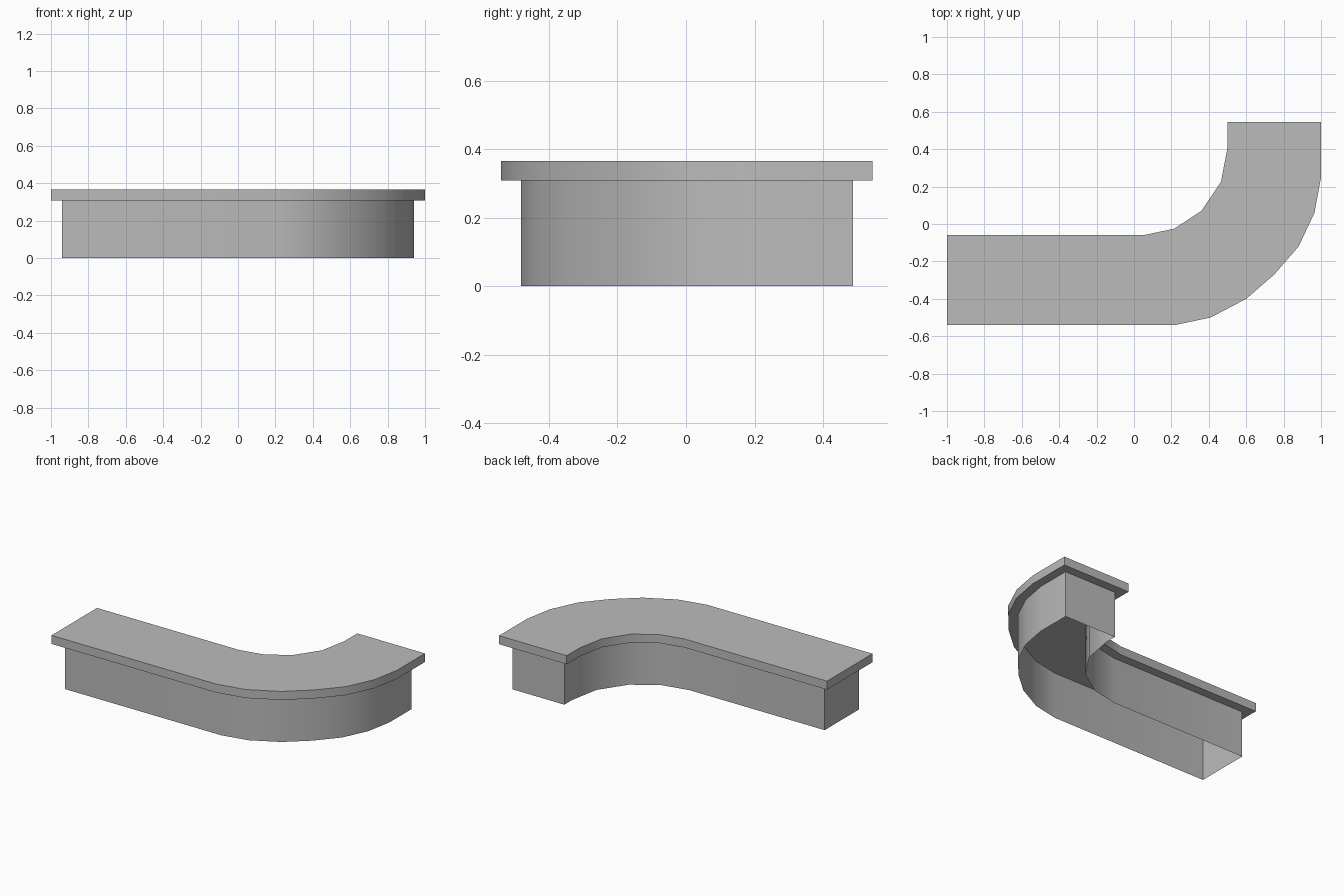
import bpy, bmesh, math

cube = bpy.data.objects.get("Cube")
if cube:
    bpy.data.objects.remove(cube, do_unlink=True)

TOP, UNDERSIDE, OVERHANG = 0.365, 0.308, 0.058

# Plan of the counter: outer edge of the bend, then back along the inner edge
OUTER = [(-1, -.54), (.22, -.54), (.41, -.5), (.6, -.4), (.75, -.27),
         (.88, -.12), (.965, .06), (1, .25), (1, .545)]
INNER = [(.5, .545), (.5, .41), (.465, .225), (.36, .07), (.215, -.025),
         (.05, -.06), (-1, -.06)]

grey = bpy.data.materials.new("plain grey")
grey.use_nodes = True
colour = (.5, .5, .5, 1)
grey.diffuse_color = colour
grey.node_tree.nodes["Principled BSDF"].inputs["Base Color"].default_value = colour


def inset_outline(points, distance):
    """Move every edge of a counter-clockwise outline inward, with mitred corners."""
    result = []
    for i, (x, y) in enumerate(points):
        px, py = points[i - 1]
        nx, ny = points[(i + 1) % len(points)]
        a = math.atan2(y - py, x - px) + math.pi / 2
        b = math.atan2(ny - y, nx - x) + math.pi / 2
        ax, ay, bx, by = math.cos(a), math.sin(a), math.cos(b), math.sin(b)
        k = distance / (1 + ax * bx + ay * by)
        result.append((x + k * (ax + bx), y + k * (ay + by)))
    return result


def extrude_outline(name, points, low, high, capped):
    bm = bmesh.new()
    bottom = [bm.verts.new((x, y, low)) for x, y in points]
    top = [bm.verts.new((x, y, high)) for x, y in points]
    for i in range(len(points)):
        j = (i + 1) % len(points)
        bm.faces.new((bottom[i], bottom[j], top[j], top[i]))
    if capped:
        bm.faces.new(top)
        bm.faces.new(bottom[::-1])
    mesh = bpy.data.meshes.new(name)
    bm.to_mesh(mesh)
    bm.free()
    mesh.materials.append(grey)
    obj = bpy.data.objects.new(name, mesh)
    bpy.context.collection.objects.link(obj)
    bpy.ops.object.select_all(action="DESELECT")
    obj.select_set(True)
    bpy.context.view_layer.objects.active = obj
    bpy.ops.object.shade_smooth_by_angle(angle=math.radians(35))
    return obj


outline = OUTER + INNER

# Solid slab on top
extrude_outline("counter_top", outline, UNDERSIDE, TOP, True)

# Hollow base, open underneath
extrude_outline("counter_base", inset_outline(outline, OVERHANG), 0, UNDERSIDE, False)
